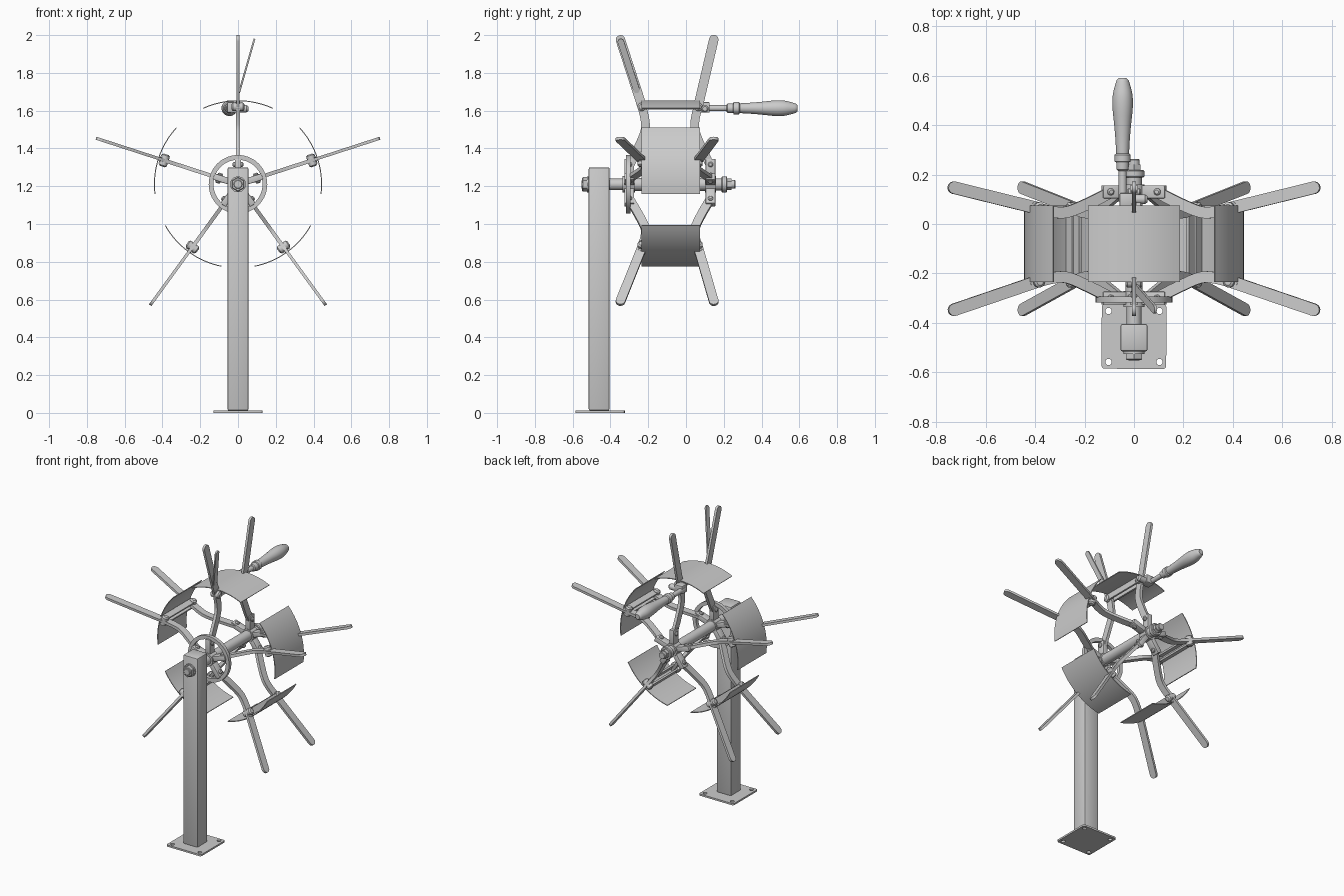
import bpy, bmesh, math
from mathutils import Matrix, Vector

if "Cube" in bpy.data.objects:
    bpy.data.objects.remove(bpy.data.objects["Cube"])

HUB_Z = 1.21
I4 = Matrix.Identity(4)


def finish(name, bm, mat=I4, smooth=True):
    bmesh.ops.recalc_face_normals(bm, faces=bm.faces)
    me = bpy.data.meshes.new(name)
    bm.to_mesh(me)
    bm.free()
    me.transform(mat)
    ob = bpy.data.objects.new(name, me)
    bpy.context.collection.objects.link(ob)
    if smooth:
        bpy.ops.object.select_all(action='DESELECT')
        bpy.context.view_layer.objects.active = ob
        ob.select_set(True)
        bpy.ops.object.shade_smooth_by_angle(angle=math.radians(35))
    return ob


def box(name, lo, hi, mat=I4, bevel=0.0):
    bm = bmesh.new()
    bmesh.ops.create_cube(bm, size=1)
    for v in bm.verts:
        v.co = Vector((lo[i] + (v.co[i] + .5) * (hi[i] - lo[i]) for i in range(3)))
    if bevel:
        bmesh.ops.bevel(bm, geom=bm.edges[:], offset=bevel, segments=2, affect='EDGES', profile=.5)
    return finish(name, bm, mat)


def lathe(name, prof, mat=I4, n=28, closed=False):
    """Turn (y, radius) points around the local y axis."""
    bm = bmesh.new()
    rings = []
    for y, r in prof:
        rings.append([bm.verts.new((r * math.sin(2 * math.pi * i / n), y, r * math.cos(2 * math.pi * i / n)))
                      for i in range(n)])
    pairs = list(zip(rings, rings[1:] + rings[:1])) if closed else list(zip(rings, rings[1:]))
    for a, b in pairs:
        for i in range(n):
            j = (i + 1) % n
            bm.faces.new((a[i], a[j], b[j], b[i]))
    if not closed:
        bm.faces.new(rings[0])
        bm.faces.new(rings[-1])
    return finish(name, bm, mat)


def spline(pts, steps=6):
    """Catmull-Rom smoothing of a 2D path."""
    p = [Vector(q) for q in pts]
    p = [2 * p[0] - p[1]] + p + [2 * p[-1] - p[-2]]
    out = []
    for a, b, c, d in zip(p, p[1:], p[2:], p[3:]):
        for s in range(steps):
            t = s / steps
            out.append(.5 * (2 * b + (c - a) * t + (2 * a - 5 * b + 4 * c - d) * t * t
                             + (3 * b - a - 3 * c + d) * t ** 3))
    return out + [p[-2]]


def flat_bar(name, path, width, thick, mat, x=0.0):
    """Round-ended flat bar following a (y, radial) path."""
    path = [Vector(p) for p in path]
    h, left, right = width / 2, [], []
    for i, p in enumerate(path):
        t = (path[min(i + 1, len(path) - 1)] - path[max(i - 1, 0)]).normalized()
        nrm = Vector((-t.y, t.x))
        left.append(p + nrm * h)
        right.append(p - nrm * h)

    def cap(c, start):
        d = start - c
        return [c + Matrix.Rotation(-math.pi * k / 8, 2) @ d for k in range(1, 8)]
    outline = left + cap(path[-1], left[-1]) + right[::-1] + cap(path[0], right[0])
    bm = bmesh.new()
    f = bm.faces.new([bm.verts.new((x - thick / 2, q.x, q.y)) for q in outline])
    ext = bmesh.ops.extrude_face_region(bm, geom=[f])
    bmesh.ops.translate(bm, vec=(thick, 0, 0), verts=[g for g in ext['geom'] if isinstance(g, bmesh.types.BMVert)])
    return finish(name, bm, mat)


def bolt(name, y, r, rad, half, mat):
    side = Matrix.Translation((0, y, r)) @ Matrix.Rotation(math.pi / 2, 4, 'Z')
    c = half * .8
    lathe(name, [(-half, rad * .6), (-c, rad), (c, rad), (half, rad * .6)], mat @ side, 16)


# base plate with rounded corners and four bolt holes
cu = bpy.data.curves.new("base_plate", 'CURVE')
cu.dimensions, cu.fill_mode, cu.extrude = '2D', 'BOTH', .006


def loop(pts):
    s = cu.splines.new('POLY')
    s.points.add(len(pts) - 1)
    for p, q in zip(s.points, pts):
        p.co = (q[0], q[1], 0, 1)
    s.use_cyclic_u = True


def arc(cx, cy, r, a0, a1, n):
    return [(cx + r * math.cos(math.radians(a0 + (a1 - a0) * k / n)),
             cy + r * math.sin(math.radians(a0 + (a1 - a0) * k / n))) for k in range(n)]


loop(sum([arc(sx * .117, sy * .117, .014, a, a + 90, 5) for sx, sy, a in
          ((1, 1, 0), (-1, 1, 90), (-1, -1, 180), (1, -1, 270))], []))
for sx in (-1, 1):
    for sy in (-1, 1):
        loop(arc(sx * .103, sy * .103, .013, 0, 360, 16))
plate = bpy.data.objects.new("base_plate", cu)
bpy.context.collection.objects.link(plate)
plate.location = (0, -.455, .006)
bpy.ops.object.select_all(action='DESELECT')
bpy.context.view_layer.objects.active = plate
plate.select_set(True)
bpy.ops.object.convert(target='MESH')

# post
box("post", (-.055, -.515, .012), (.055, -.405, 1.30), bevel=.008)

# axle, sleeve, collars and nuts
hub = Matrix.Translation((0, 0, HUB_Z))
lathe("axle", [(-.553, .02), (-.55, .023), (.258, .023), (.262, .02)], hub)
lathe("hub_sleeve", [(-.405, .03), (-.335, .03), (-.335, .043), (-.27, .043), (-.27, .034),
                     (.1, .034), (.1, .043), (.16, .043), (.16, .032), (.19, .032)], hub)
lathe("front_washer", [(-.525, .042), (-.515, .042)], hub)
lathe("front_nut", [(-.55, .034), (-.546, .038), (-.525, .038)], hub, 6)
lathe("rear_collar", [(.188, .038), (.192, .042), (.214, .042), (.218, .038)], hub)
lathe("rear_nut", [(.218, .03), (.24, .03)], hub, 6)

# brake ring
lathe("brake_ring", [(-.317, .13), (-.317, .155), (-.293, .155), (-.293, .13)], hub, 56, closed=True)

# five spokes: front and rear arms, tie bar and curved plate
SIDES = {
    "front": dict(lug=-.30, inner=[(-.298, .10), (-.255, .19), (-.218, .28), (-.217, .34), (-.235, .42)],
                  outer=[(-.235, .42), (-.347, .765)]),
    "rear": dict(lug=.13, inner=[(.128, .10), (.085, .19), (.05, .28), (.048, .34), (.066, .42)],
                 outer=[(.066, .42), (.147, .766)]),
}
for k in range(5):
    m = hub @ Matrix.Rotation(math.radians(72 * k), 4, 'Y')
    for side, s in SIDES.items():
        y = s["lug"]
        box(f"{side}_lug_{k}", (-.017, y - .026, .025), (.017, y + .026, .135), m, .004)
        bolt(f"{side}_lug_bolt_{k}", y, .105, .014, .028, m)
        flat_bar(f"{side}_inner_arm_{k}", spline(s["inner"]), .046, .02, m)
        flat_bar(f"{side}_outer_arm_{k}", s["outer"], .05, .016, m)
        jy, jr = s["outer"][0]
        bolt(f"{side}_arm_bolt_{k}", jy, jr - .01, .022, .034, m)
    # tie bar: two flat rails either side of the arms
    for x in (-.018, .018):
        flat_bar(f"tie_bar_{k}", [(-.228, .415), (.058, .415)], .04, .012, m, x)
    # curved plate
    bm = bmesh.new()
    n, rows = 16, []
    for r in (.445, .440):
        for i in range(n + 1):
            a = math.radians(24.6) * (2 * i / n - 1)
            rows.append((r * math.sin(a), r * math.cos(a)))
    sec = rows[:n + 1] + rows[n + 1:][::-1]
    ends = [[bm.verts.new((x, y, z)) for x, z in sec] for y in (-.235, .075)]
    c = len(sec)
    for i in range(c):
        j = (i + 1) % c
        bm.faces.new((ends[0][i], ends[0][j], ends[1][j], ends[1][i]))
    for e in ends:
        for i in range(n):
            bm.faces.new((e[i], e[i + 1], e[c - 2 - i], e[c - 1 - i]))
    finish(f"rim_plate_{k}", bm, m)

# swung-out locking bar on the top front arm
swing = hub @ Matrix.Translation((.01, 0, .50)) @ Matrix.Rotation(math.radians(16), 4, 'Y')
flat_bar("locking_bar", [(-.262, .0), (-.345, .265)], .034, .01, swing)

# crank handle: bracket, shaft and turned grip
grip = Matrix.Translation((-.046, 0, 1.613))
box("crank_bracket", (-.058, .07, 1.59), (.0, .125, 1.645), bevel=.005)
lathe("crank_shaft", [(.09, .016), (.23, .016)], grip)
bolt("crank_bolt", .10, .40, .02, .055, hub)
profile = spline([(.285, .026), (.34, .029), (.40, .034), (.47, .041), (.52, .040), (.56, .031), (.582, .024)], 4)
lathe("crank_grip", [(.215, .018), (.22, .024), (.25, .026), (.252, .032), (.28, .032)]
      + [(p.x, p.y) for p in profile] + [(.59, .016)], grip)
